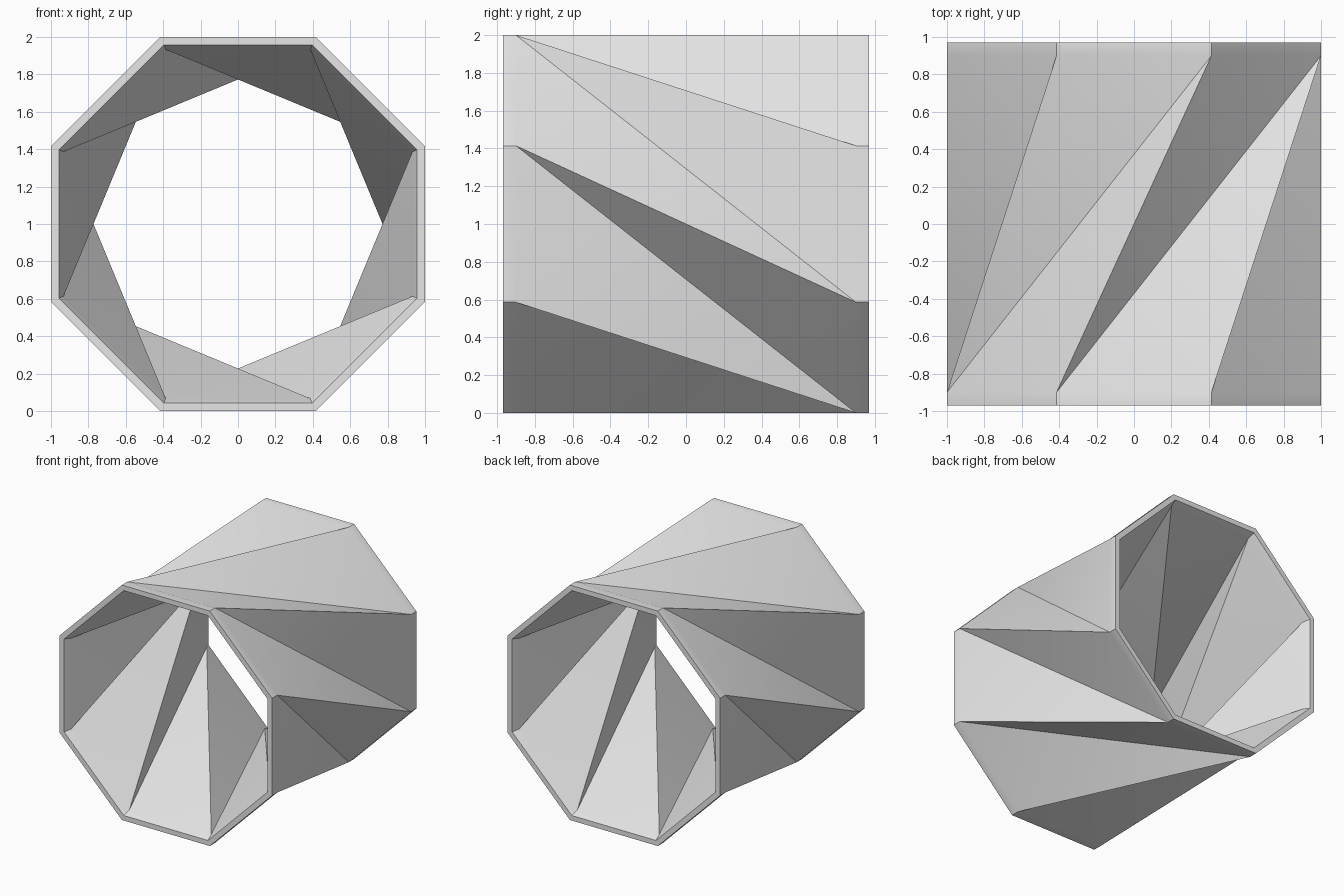
import bpy
import bmesh
from math import cos, sin, pi, radians

cube = bpy.data.objects.get("Cube")
if cube:
    bpy.data.objects.remove(cube, do_unlink=True)

SIDES = 8
RADIUS = 1 / cos(pi / SIDES)      # flats lie 1 unit from the axis
END_Y, FOLD_Y = 0.97, 0.9
WALL = 0.043

grey = bpy.data.materials.new("plain grey")
grey.use_nodes = True
colour = (0.8, 0.8, 0.8, 1)
grey.diffuse_color = colour
grey.node_tree.nodes["Principled BSDF"].inputs["Base Color"].default_value = colour

bm = bmesh.new()


def ring(y):
    """Octagon standing across the y axis, clockwise seen from the front."""
    angles = [pi / 2 + pi / SIDES - 2 * pi * k / SIDES for k in range(SIDES)]
    return [bm.verts.new((RADIUS * cos(a), y, 1 + RADIUS * sin(a))) for a in angles]


front_end, front_fold, back_fold, back_end = map(ring, (-END_Y, -FOLD_Y, FOLD_Y, END_Y))

for k in range(SIDES):
    n, m = (k + 1) % SIDES, (k + 2) % SIDES
    # Straight collars at both ends
    for a, b in ((front_end, front_fold), (back_fold, back_end)):
        bm.faces.new((a[k], a[n], b[n], b[k]))
    # Twisted, folded wall
    bm.faces.new((front_fold[k], front_fold[n], back_fold[m]))
    bm.faces.new((front_fold[k], back_fold[m], back_fold[n]))

mesh = bpy.data.meshes.new("twisted_tube")
bm.to_mesh(mesh)
bm.free()
mesh.materials.append(grey)
tube = bpy.data.objects.new("twisted_tube", mesh)
bpy.context.collection.objects.link(tube)

# Wall thickness, grown inward
wall = tube.modifiers.new("wall", 'SOLIDIFY')
wall.thickness = WALL
wall.offset = -1
wall.use_even_offset = True

bpy.context.view_layer.objects.active = tube
tube.select_set(True)
bpy.ops.object.modifier_apply(modifier=wall.name)
bpy.ops.object.shade_smooth_by_angle(angle=radians(30))
